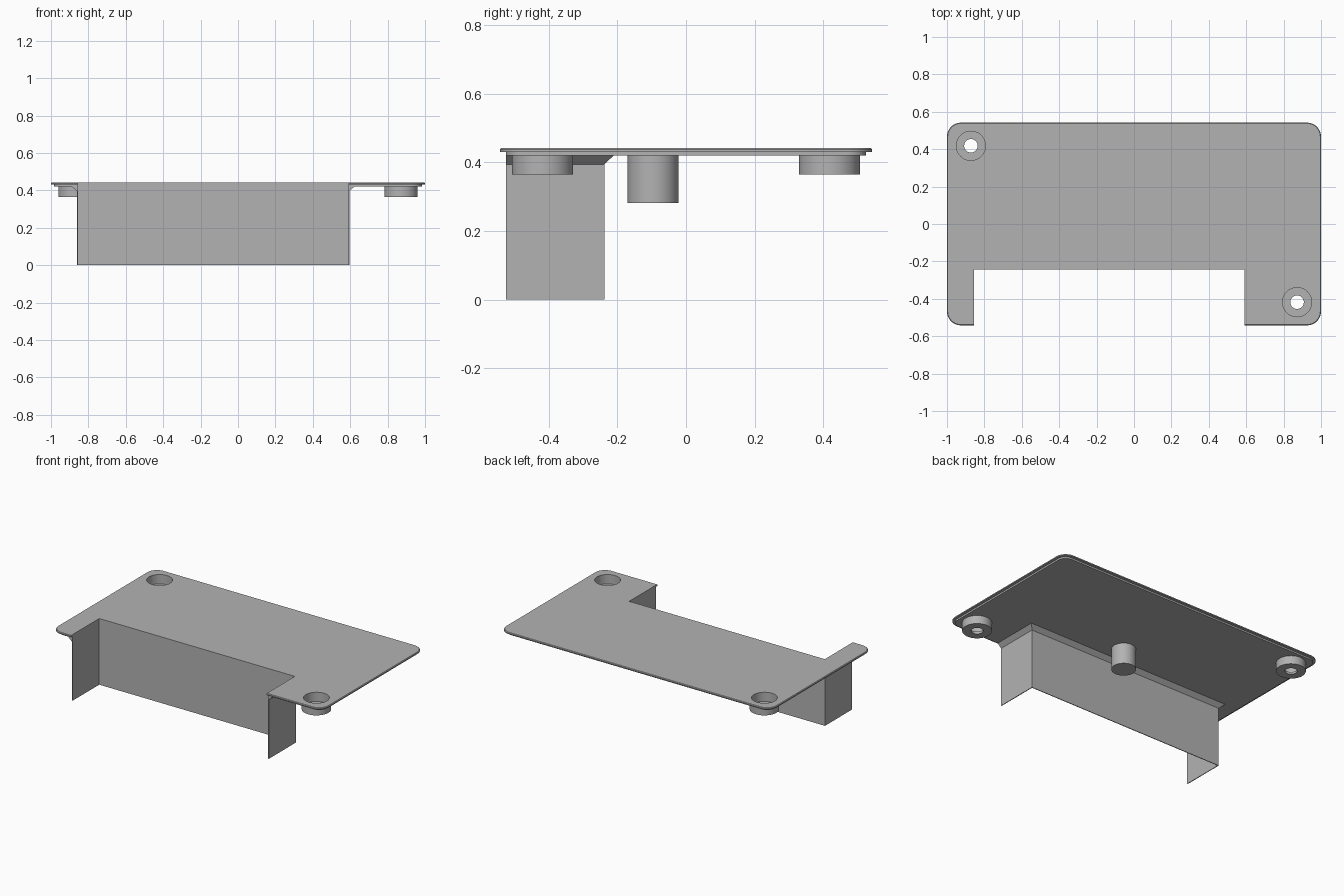
import bpy, bmesh, math

cube = bpy.data.objects.get("Cube")
if cube:
    bpy.data.objects.remove(cube, do_unlink=True)

grey = bpy.data.materials.new("plain grey")
grey.use_nodes = True
colour = (0.45, 0.45, 0.45, 1)
grey.diffuse_color = colour
grey.node_tree.nodes["Principled BSDF"].inputs["Base Color"].default_value = colour

HALF_X, HALF_Y, RADIUS, LIP = 1.0, 0.542, 0.075, 0.017
NOTCH_L, NOTCH_R, NOTCH_Y = -0.855, 0.59, -0.243
UNDER, TOP, WALL = 0.42, 0.442, 0.005


def finish(name, bm, smooth=True):
    bmesh.ops.recalc_face_normals(bm, faces=bm.faces)
    mesh = bpy.data.meshes.new(name)
    bm.to_mesh(mesh)
    bm.free()
    mesh.materials.append(grey)
    obj = bpy.data.objects.new(name, mesh)
    bpy.context.collection.objects.link(obj)
    if smooth:
        shade(obj)
    return obj


def shade(obj):
    bpy.ops.object.select_all(action='DESELECT')
    obj.select_set(True)
    bpy.context.view_layer.objects.active = obj
    bpy.ops.object.shade_smooth_by_angle(angle=math.radians(30))


def loft(name, levels, smooth=True):
    """Join stacked outlines, given as (points, z), and cap both ends."""
    bm = bmesh.new()
    rings = [[bm.verts.new((x, y, z)) for x, y in pts] for pts, z in levels]
    for low, high in zip(rings, rings[1:]):
        for i in range(len(low)):
            j = (i + 1) % len(low)
            bm.faces.new((low[i], low[j], high[j], high[i]))
    bm.faces.new(rings[0])
    bm.faces.new(rings[-1])
    return finish(name, bm, smooth)


def circle(x, y, r, n=48):
    return [(x + r * math.cos(2 * math.pi * i / n),
             y + r * math.sin(2 * math.pi * i / n)) for i in range(n)]


def plate_outline(inset):
    """Rounded rectangle with the front notch."""
    pts, steps = [], 10
    cx, cy, r = HALF_X - RADIUS, HALF_Y - RADIUS, RADIUS - inset
    for k, (sx, sy) in enumerate([(1, -1), (1, 1), (-1, 1), (-1, -1)]):
        for i in range(steps + 1):
            a = (k - 1 + i / steps) * math.pi / 2
            pts.append((sx * cx + r * math.cos(a), sy * cy + r * math.sin(a)))
    front = -HALF_Y + inset
    return pts + [(NOTCH_L, front), (NOTCH_L, NOTCH_Y),
                  (NOTCH_R, NOTCH_Y), (NOTCH_R, front)]


def wall_outline(t):
    """Open-fronted U of thickness t around the notch."""
    f = -HALF_Y + LIP
    return [(NOTCH_L, f), (NOTCH_L, NOTCH_Y), (NOTCH_R, NOTCH_Y), (NOTCH_R, f),
            (NOTCH_R + t, f), (NOTCH_R + t, NOTCH_Y + t),
            (NOTCH_L - t, NOTCH_Y + t), (NOTCH_L - t, f)]


# Cover plate with overhanging rim
lip, rim = plate_outline(LIP), plate_outline(0)
plate = loft("cover_plate", [(lip, UNDER), (lip, 0.431), (rim, 0.431),
                             (rim, 0.438), (plate_outline(0.004), TOP)], False)

# Thin notch wall flaring into a chamfer under the plate
loft("notch_wall", [(wall_outline(WALL), 0), (wall_outline(WALL), 0.394),
                    (wall_outline(WALL + 0.027), UNDER)], False)

# Counterbored screw bosses at two opposite corners
OUTER, BORE, HOLE = 0.089, 0.078, 0.036
for side, label in ((1, "front_left"), (-1, "back_right")):
    x, y = side * 0.872, side * -0.418
    cutter = loft(label + "_bore_cutter", [(circle(x, y, BORE), 0.3),
                                           (circle(x, y, BORE), 0.6)])
    cutter.hide_render = True
    cut = plate.modifiers.new("bore", 'BOOLEAN')
    cut.operation, cut.solver, cut.object = 'DIFFERENCE', 'EXACT', cutter
    bpy.context.view_layer.objects.active = plate
    bpy.ops.object.modifier_apply(modifier=cut.name)
    bpy.data.objects.remove(cutter, do_unlink=True)

    # Closed ring profile, revolved
    profile = [(HOLE, 0.365), (OUTER, 0.365), (OUTER, UNDER + 0.002),
               (BORE, UNDER + 0.002), (BORE, 0.38), (HOLE, 0.38)]
    bm = bmesh.new()
    rings = [[bm.verts.new((px, py, z)) for px, py in circle(x, y, r)]
             for r, z in profile]
    for k, ring in enumerate(rings):
        nxt = rings[(k + 1) % len(rings)]
        for i in range(len(ring)):
            j = (i + 1) % len(ring)
            bm.faces.new((ring[i], ring[j], nxt[j], nxt[i]))
    finish(label + "_screw_boss", bm)
shade(plate)

# Central support post under the plate
post = circle(0, -0.096, 0.074)
loft("support_post", [(post, 0.281), (post, UNDER + 0.002)])
